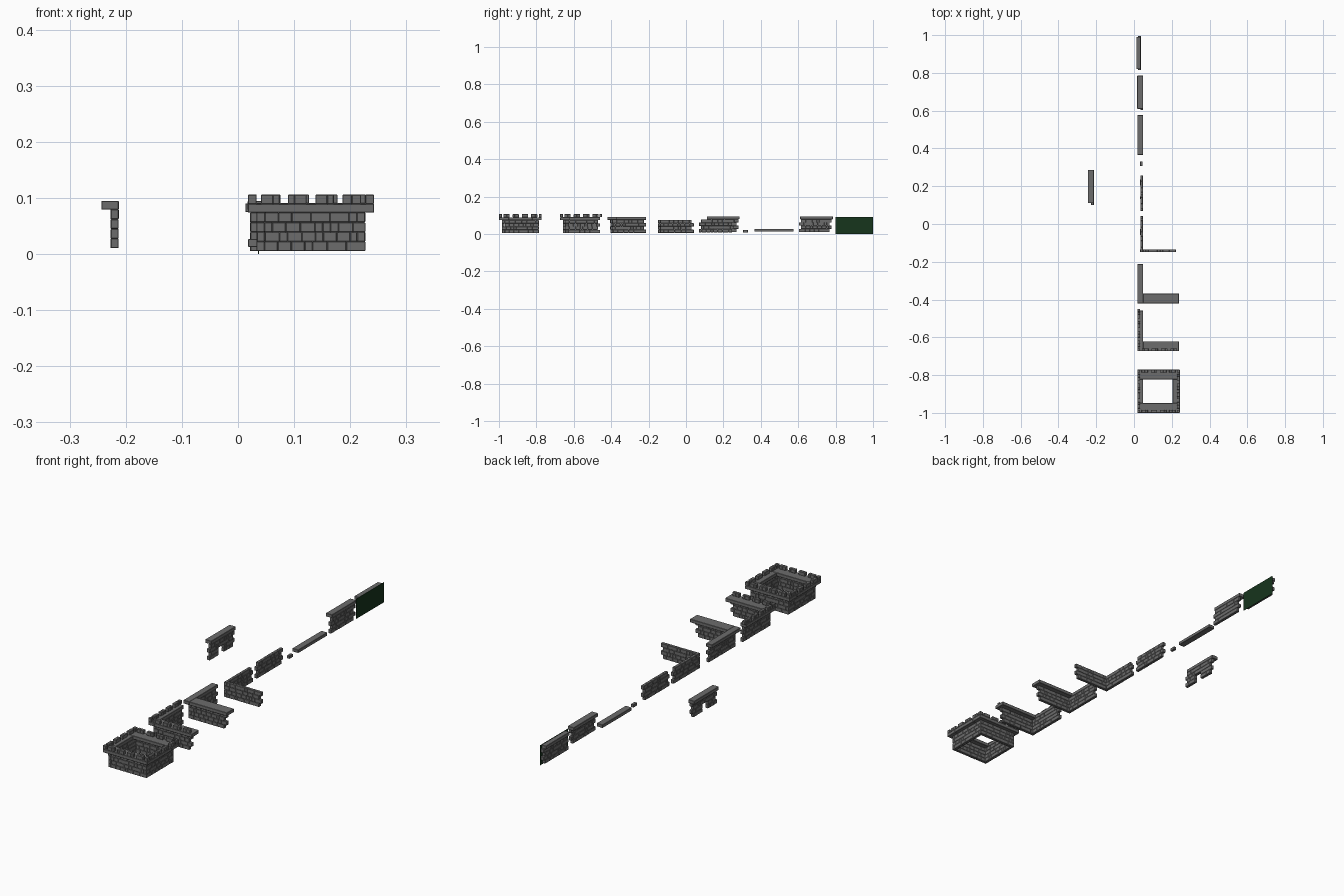
import bpy, bmesh, random
from mathutils import Matrix

if "Cube" in bpy.data.objects:
    bpy.data.objects.remove(bpy.data.objects["Cube"])

random.seed(4)
ROW = 0.0172      # course height
T = 0.015         # wall thickness


def material(name, col):
    m = bpy.data.materials.new(name)
    m.diffuse_color = col
    m.use_nodes = True
    m.node_tree.nodes["Principled BSDF"].inputs["Base Color"].default_value = m.diffuse_color
    return m


STONE = material("stone", (0.15, 0.15, 0.15, 1))
GREEN = material("green_board", (0.008, 0.035, 0.012, 1))


def box(bm, x0, x1, y0, y1, z0, z1):
    m = Matrix.Translation(((x0 + x1) / 2, (y0 + y1) / 2, (z0 + z1) / 2))
    m = m @ Matrix.Diagonal((x1 - x0, y1 - y0, z1 - z0, 1))
    bmesh.ops.create_cube(bm, size=1, matrix=m)


def finish(bm, name, mat=STONE, bevel=0.0011):
    me = bpy.data.meshes.new(name)
    bm.to_mesh(me)
    bm.free()
    ob = bpy.data.objects.new(name, me)
    bpy.context.collection.objects.link(ob)
    me.materials.append(mat)
    if bevel:
        b = ob.modifiers.new("worn_edges", 'BEVEL')
        b.width, b.segments = bevel, 1
    return ob


def oriented(bm, axis, u0, u1, c0, c1, z0, z1):
    # u runs along the wall, c across it
    if axis == 'x':
        box(bm, u0, u1, c0, c1, z0, z1)
    else:
        box(bm, c0, c1, u0, u1, z0, z1)


def course(bm, axis, u0, u1, c0, c1, z):
    # one row of bricks of uneven length, filling u0..u1
    u = u0
    while u < u1 - 1e-4:
        w = random.choice((0.014, 0.024, 0.026, 0.034))
        if u1 - (u + w) < 0.012:
            w = u1 - u
        j = random.uniform(0, 0.0008)
        oriented(bm, axis, u, u + w, c0 + j, c1 - j, z, z + ROW)
        u += w


def wall(bm, axis, u0, u1, c, z0, lo=0.0, hi=0.0, door=None):
    # lo / hi: tooth length at either end, on alternate courses
    for r in range(4):
        a = u0 + (lo if r % 2 else 0)
        b = u1 - (hi if r % 2 == 0 else 0)
        z = z0 + r * ROW
        if door and r < 2:
            course(bm, axis, a, door[0], c, c + T, z)
            course(bm, axis, door[1], b, c, c + T, z)
        else:
            course(bm, axis, a, b, c, c + T, z)


def merlons(bm, axis, u0, u1, c0, c1, z):
    # pairs of bricks with gaps between
    n = max(1, round((u1 - u0) / 0.051))
    step = (u1 - u0) / n
    for i in range(n):
        a = u0 + i * step + step * 0.16
        w = step * 0.68
        s = random.choice((0.35, 0.5, 0.65)) * w
        oriented(bm, axis, a, a + s, c0, c1, z, z + 0.0165)
        oriented(bm, axis, a + s, a + w, c0, c1, z, z + 0.0165)


def straight(name, x, y0, y1, z0, ledge=None, door=None):
    bm = bmesh.new()
    wall(bm, 'y', y0, y1, x, z0, 0.011, 0.011, door)
    if ledge:
        zt = z0 + 4 * ROW
        box(bm, x - 0.016, x + T, ledge[0], ledge[1], zt, zt + 0.0155)
    return finish(bm, name)


def corner(name, x0, x1, y0, y1, z0, ledge=False, battlement=False):
    # L shape, outer corner of the wall at (x0, y0)
    bm = bmesh.new()
    for r in range(4):
        z, odd = z0 + r * ROW, r % 2
        course(bm, 'x', x0 + T * odd, x1 - (0 if odd else 0.012), y0, y0 + T, z)
        course(bm, 'y', y0 + T * (1 - odd), y1 - (0.012 if odd else 0), x0, x0 + T, z)
    if ledge:
        z, o = z0 + 4 * ROW, 0.015
        box(bm, x0 - o, x0 + T, y0 - o, y1, z, z + 0.0155)
        box(bm, x0 + T, x1 + 0.012, y0 - o, y0 + 0.036, z, z + 0.0155)
        if battlement:
            z += 0.0155
            box(bm, x0 - o, x0, y0 - o, y0, z, z + 0.0165)
            merlons(bm, 'x', x0, x1 + 0.01, y0 - o, y0, z)
            merlons(bm, 'y', y0, y1, x0 - o, x0, z)
            box(bm, x0 - o, x0, y1 - 0.004, y1 + 0.009, z, z + 0.0165)
    return finish(bm, name)


# green backing board with a stone panel behind it
bm = bmesh.new()
box(bm, 0.036, 0.037, 0.8, 1.0, 0.0, 0.091)
finish(bm, "green_board", GREEN, 0)
bm = bmesh.new()
wall(bm, 'y', 0.815, 0.995, 0.0215, 0.005, 0.011, 0.011)
box(bm, 0.013, 0.0355, 0.82, 0.99, 0.0745, 0.09)
finish(bm, "board_wall")

# straight walls and loose parts
straight("wall_with_ledge", 0.033, 0.603, 0.778, 0.01, (0.61, 0.785))
straight("plain_wall", 0.033, 0.07, 0.257, 0.009)
straight("doorway_wall", -0.2275, 0.1, 0.281, 0.0105, (0.111, 0.287), (0.165, 0.205))
bm = bmesh.new()
box(bm, 0.018, 0.048, 0.366, 0.576, 0.0125, 0.027)
finish(bm, "loose_ledge")
bm = bmesh.new()
box(bm, 0.033, 0.046, 0.306, 0.331, 0.008, 0.022)
finish(bm, "loose_brick")

# corner pieces
corner("plain_corner", 0.033, 0.222, -0.149, 0.042, 0.006)
corner("ledge_corner", 0.033, 0.226, -0.405, -0.213, 0.0065, True)
corner("battlement_corner", 0.033, 0.226, -0.658, -0.459, 0.0055, True, True)

# closed tower ring
bm = bmesh.new()
X0, X1, Y0, Y1, Z0, O = 0.033, 0.227, -0.984, -0.787, 0.005, 0.0155
for r in range(4):
    z, k = Z0 + r * ROW, T * (r % 2)
    for c in (Y0, Y1 - T):
        course(bm, 'x', X0 + k, X1 - k, c, c + T, z)
    for c in (X0, X1 - T):
        course(bm, 'y', Y0 + T - k, Y1 - T + k, c, c + T, z)
z = Z0 + 4 * ROW
box(bm, X0 - O, X1 + O, Y0 - O, Y0 + 0.036, z, z + 0.0155)
box(bm, X0 - O, X1 + O, Y1 - 0.036, Y1 + O, z, z + 0.0155)
box(bm, X0 - O, X0 + T, Y0 + 0.036, Y1 - 0.036, z, z + 0.0155)
box(bm, X1 - 0.022, X1 + O, Y0 + 0.036, Y1 - 0.036, z, z + 0.0155)
z += 0.0155
for c in (Y0 - O, Y1):
    merlons(bm, 'x', X0, X1, c, c + O, z)
    for d in (X0 - O, X1):
        box(bm, d, d + O, c, c + O, z, z + 0.0165)
for c in (X0 - O, X1):
    merlons(bm, 'y', Y0, Y1, c, c + O, z)
finish(bm, "tower_ring")
